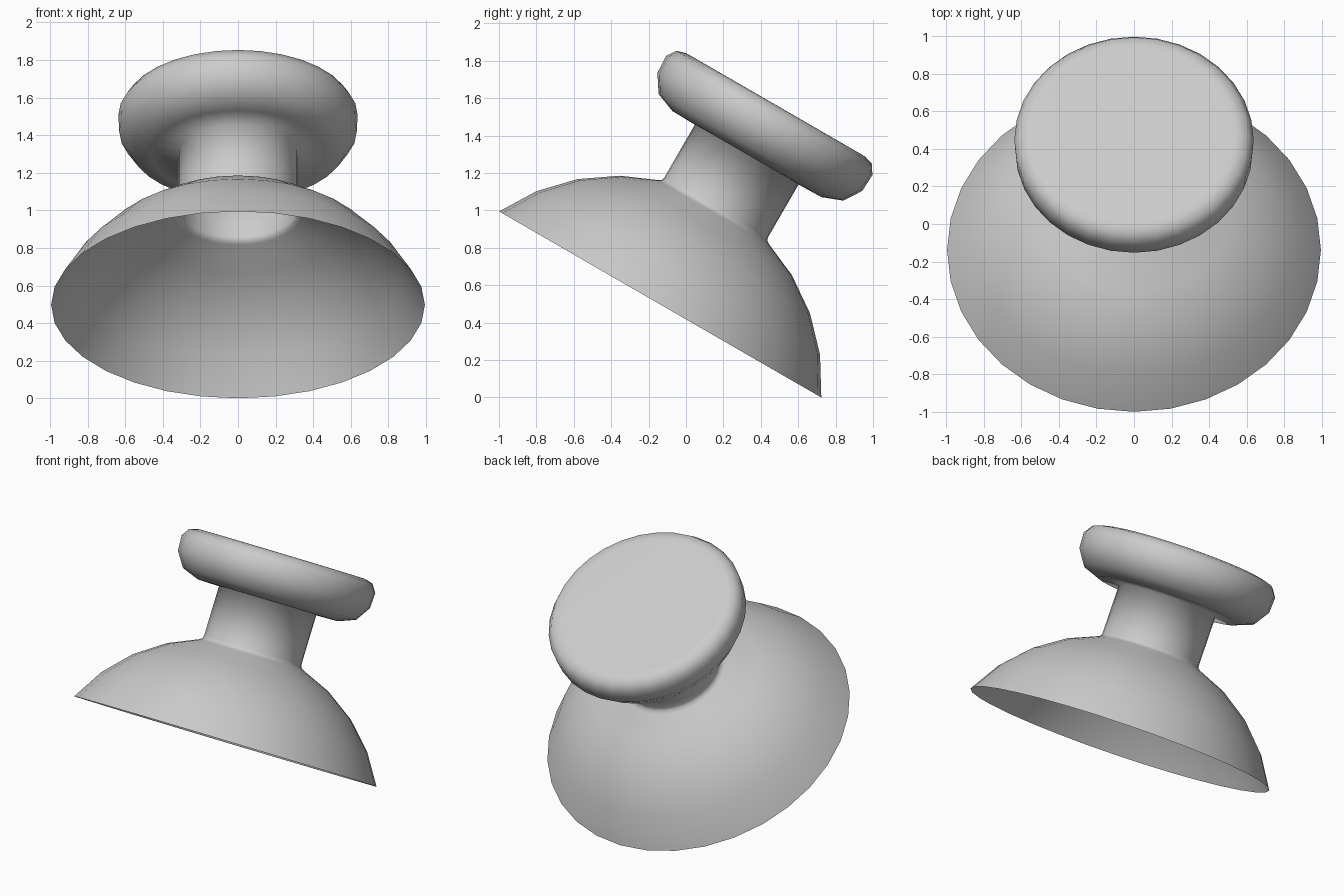
import bpy, bmesh
from math import sin, cos, radians, pi
from mathutils import Matrix

if "Cube" in bpy.data.objects:
    bpy.data.objects.remove(bpy.data.objects["Cube"])

SEGMENTS = 32

# Dome: arc of a sphere whose centre lies below the rim plane
R, DROP = 1.105, 0.481
dome = [(R * cos(radians(a)), R * sin(radians(a)) - DROP)
        for a in (25.8, 37.7, 49.5, 61.3, 71.8)]

# Neck, then rounded knob (radius, height along the axis)
neck = [(0.325, 0.582), (0.32, 0.60), (0.32, 0.925)]
knob = [(0.46, 0.928), (0.57, 0.97), (0.632, 1.065), (0.637, 1.166),
        (0.603, 1.218), (0.555, 1.232), (0.53, 1.233), (0, 1.233)]

# Revolve the whole open-bottomed outline as one continuous skin
bm = bmesh.new()
verts = [bm.verts.new((0, r, h)) for r, h in dome + neck + knob]
edges = [bm.edges.new(pair) for pair in zip(verts, verts[1:])]
bmesh.ops.spin(bm, geom=verts + edges, cent=(0, 0, 0), axis=(0, 0, 1),
               angle=2 * pi, steps=SEGMENTS, use_merge=True)
bmesh.ops.remove_doubles(bm, verts=bm.verts, dist=0.0005)
bmesh.ops.recalc_face_normals(bm, faces=bm.faces)
bm.normal_update()

# Face the outer skin outwards (the top cap must point up)
cap = max(bm.faces, key=lambda f: f.calc_center_median().z)
if cap.normal.z < 0:
    bmesh.ops.reverse_faces(bm, faces=bm.faces)

# Lean the cup back by 30 degrees so that its rim touches the ground
bm.transform(Matrix.Translation((0, -0.138, 0.4975)) @ Matrix.Rotation(radians(-30), 4, 'X'))

mesh = bpy.data.meshes.new("suction_cup_with_knob")
bm.to_mesh(mesh)
bm.free()
obj = bpy.data.objects.new("suction_cup_with_knob", mesh)
bpy.context.collection.objects.link(obj)
for poly in mesh.polygons:
    poly.use_smooth = True
